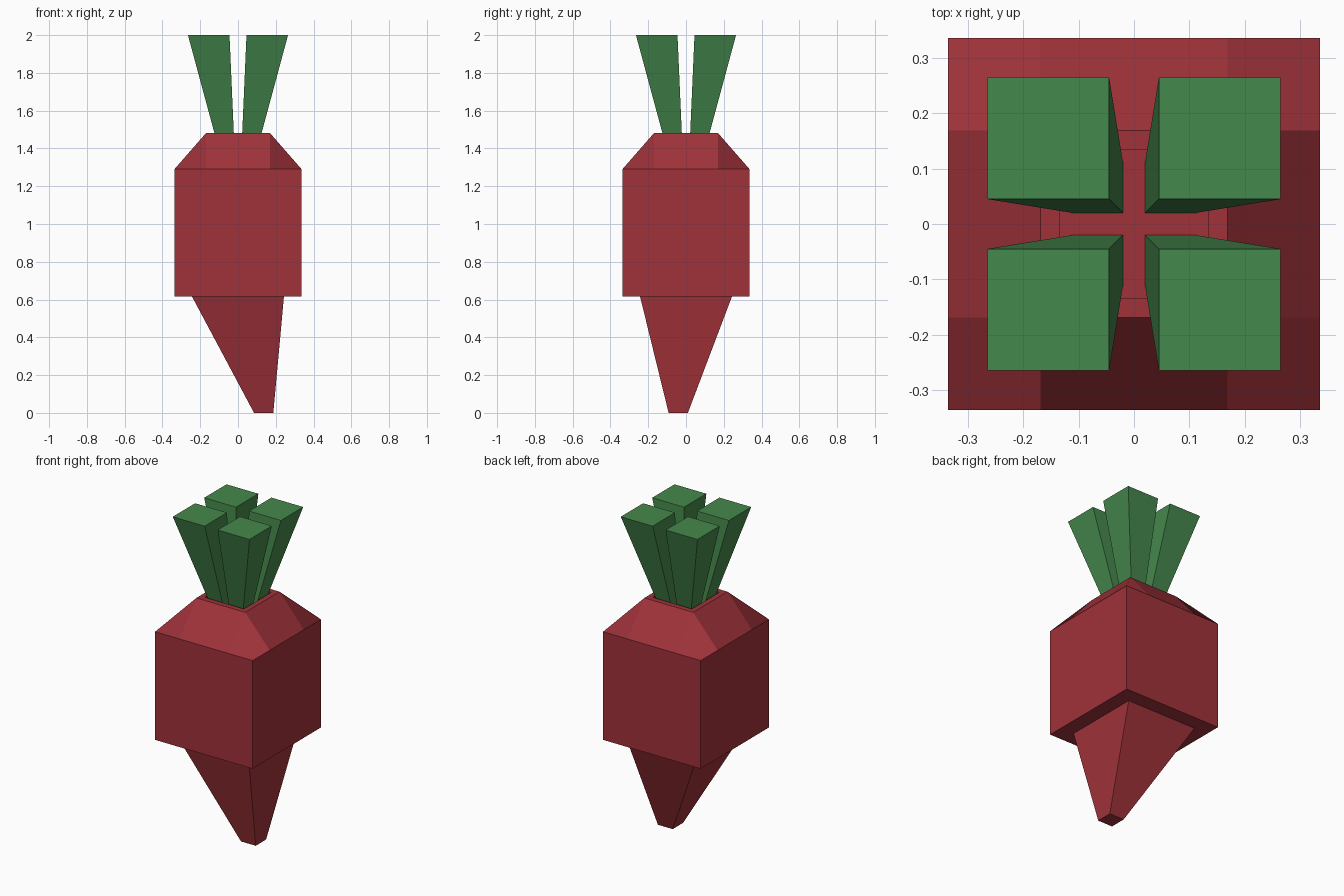
import bpy, bmesh

if "Cube" in bpy.data.objects:
    bpy.data.objects.remove(bpy.data.objects["Cube"])


def material(name, rgb):
    m = bpy.data.materials.new(name)
    m.diffuse_color = (*rgb, 1.0)
    m.use_nodes = True
    m.node_tree.nodes["Principled BSDF"].inputs["Base Color"].default_value = m.diffuse_color
    return m


RED = material("beet red", (0.352, 0.032, 0.042))
GREEN = material("leaf green", (0.060, 0.246, 0.072))


def rect(x0, x1, y0, y1, z):
    """Counter-clockwise rectangle of points seen from above."""
    return [(x0, y0, z), (x1, y0, z), (x1, y1, z), (x0, y1, z)]


def square(r, z):
    return rect(-r, r, -r, r, z)


def finish(bm, name, mat):
    bmesh.ops.remove_doubles(bm, verts=bm.verts, dist=1e-5)
    mesh = bpy.data.meshes.new(name)
    bm.to_mesh(mesh)
    bm.free()
    mesh.materials.append(mat)
    ob = bpy.data.objects.new(name, mesh)
    bpy.context.collection.objects.link(ob)
    return ob


def loft(bm, rings, cap_bottom=True, cap_top=True):
    """Skin a stack of four-point rings."""
    rows = [[bm.verts.new(p) for p in ring] for ring in rings]
    for a, b in zip(rows, rows[1:]):
        for i in range(4):
            j = (i + 1) % 4
            bm.faces.new((a[i], a[j], b[j], b[i]))
    if cap_bottom:
        bm.faces.new(rows[0][::-1])
    if cap_top:
        bm.faces.new(rows[-1])


W, T, RIM = 0.337, 0.169, 0.135        # body, shoulder top and crown hollow half-widths
Z0, Z1, Z2, ZH = 0.615, 1.29, 1.482, 1.43

# Body: plain block, open on top where the shoulder sits
bm = bmesh.new()
loft(bm, [square(W, Z0), square(W, Z1)], cap_top=False)
finish(bm, "body", RED)

# Shoulder: centre slopes plus folded corner faces, then rim and shallow hollow
bm = bmesh.new()
for c, s in ((1, 0), (0, 1), (-1, 0), (0, -1)):
    def turn(x, y, z):
        return bm.verts.new((c * x - s * y, s * x + c * y, z))
    bm.faces.new([turn(*p) for p in (
        (-T, -W, Z1), (T, -W, Z1), (T, -T, Z2), (-T, -T, Z2))])
    bm.faces.new([turn(*p) for p in (
        (T, -T, Z2), (T, -W, Z1), (W, -W, Z1), (W, -T, Z1))])
loft(bm, [square(T, Z2), square(RIM, Z2), square(RIM, ZH)], cap_bottom=False)
finish(bm, "shoulder", RED)

# Root: taper leaning to one side
bm = bmesh.new()
loft(bm, [rect(0.085, 0.187, -0.092, 0.010, 0.0),
          rect(-0.243, 0.243, -0.243, 0.243, Z0)])
finish(bm, "root", RED)

# Four flaring leaf stalks
for sx in (-1, 1):
    for sy in (-1, 1):
        def leaf_ring(a, b, z):
            xs, ys = sorted((sx * a, sx * b)), sorted((sy * a, sy * b))
            return rect(*xs, *ys, z)
        bm = bmesh.new()
        loft(bm, [leaf_ring(0.020, 0.111, ZH), leaf_ring(0.045, 0.265, 2.0)])
        side = "right" if sx > 0 else "left"
        end = "back" if sy > 0 else "front"
        finish(bm, f"leaf_{end}_{side}", GREEN)
